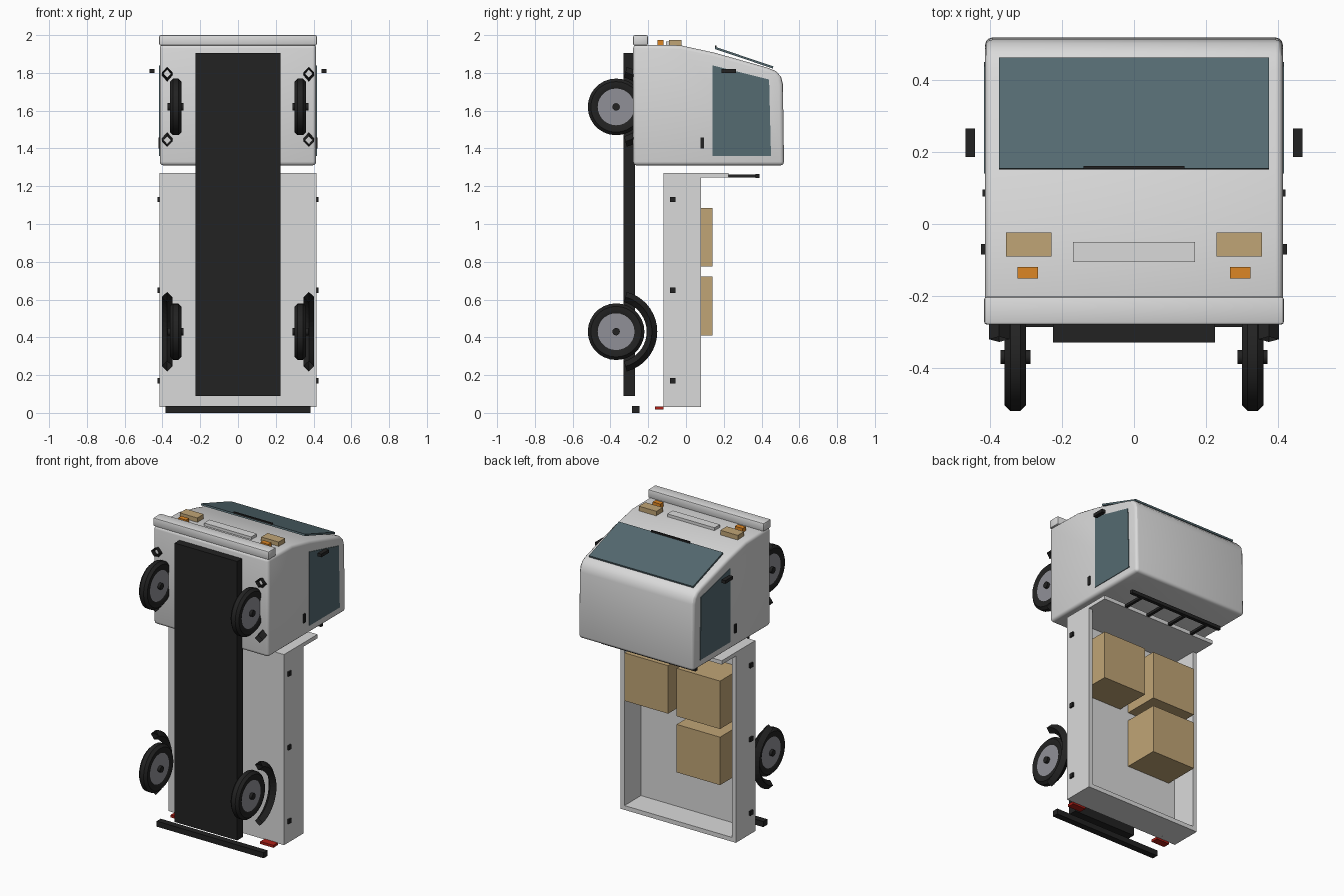
import bpy, bmesh, math

if "Cube" in bpy.data.objects:
    bpy.data.objects.remove(bpy.data.objects["Cube"])


def material(name, rgb):
    m = bpy.data.materials.new(name)
    m.diffuse_color = (*rgb, 1)
    m.use_nodes = True
    m.node_tree.nodes["Principled BSDF"].inputs["Base Color"].default_value = m.diffuse_color
    return m


BODY = material("light_grey_paint", (0.70, 0.70, 0.70))
BLACK = material("black_rubber", (0.016, 0.016, 0.016))
RIM = material("wheel_grey", (0.28, 0.28, 0.31))
GLASS = material("blue_grey_glass", (0.09, 0.145, 0.165))
TAN = material("tan", (0.53, 0.375, 0.18))
ORANGE = material("orange", (0.72, 0.24, 0.018))
RED = material("red", (0.42, 0.013, 0.008))


def finish(bm, name, mat, smooth=None):
    bmesh.ops.recalc_face_normals(bm, faces=bm.faces)
    me = bpy.data.meshes.new(name)
    bm.to_mesh(me)
    bm.free()
    ob = bpy.data.objects.new(name, me)
    bpy.context.collection.objects.link(ob)
    me.materials.append(mat)
    if smooth:
        bpy.ops.object.select_all(action='DESELECT')
        ob.select_set(True)
        bpy.context.view_layer.objects.active = ob
        bpy.ops.object.shade_smooth_by_angle(angle=math.radians(smooth))
    return ob


def bevel_sharp(bm, width, segments, limit=50):
    bmesh.ops.recalc_face_normals(bm, faces=bm.faces)
    edges = [e for e in bm.edges if e.calc_face_angle(0) > math.radians(limit)]
    bmesh.ops.bevel(bm, geom=edges, offset=width, segments=segments, profile=0.5,
                    affect='EDGES', clamp_overlap=False)


def box(name, mat, x, y, z, bevel=0):
    """Box from (min, max) ranges."""
    bm = bmesh.new()
    bmesh.ops.create_cube(bm, size=1)
    for v in bm.verts:
        v.co = [r[0] if c < 0 else r[1] for c, r in zip(v.co, (x, y, z))]
    if bevel:
        bevel_sharp(bm, bevel, 2)
    return finish(bm, name, mat, 35 if bevel else None)


def pair(name, mat, x, y, z):
    """Box on the right and its mirror on the left."""
    box(name + "_right", mat, x, y, z)
    box(name + "_left", mat, (-x[1], -x[0]), y, z)


def extrude_x(name, mat, profile, x0, x1, bevel=0):
    """Extrude a (y, z) outline between x0 and x1."""
    bm = bmesh.new()
    a, b = [[bm.verts.new((x, y, z)) for y, z in profile] for x in (x0, x1)]
    bm.faces.new(a)
    bm.faces.new(b)
    n = len(a)
    for i in range(n):
        j = (i + 1) % n
        bm.faces.new((a[i], a[j], b[j], b[i]))
    if bevel:
        bevel_sharp(bm, bevel, 3)
    return finish(bm, name, mat, 30 if bevel else None)


def lathe_x(name, mat, profile, centre, closed=False, n=28):
    """Spin an (x, radius) profile about an x-parallel axis."""
    bm = bmesh.new()
    cx, cy, cz = centre
    rings = []
    for px, r in profile:
        rings.append([bm.verts.new((cx + px, cy + r * math.cos(2 * math.pi * k / n),
                                    cz + r * math.sin(2 * math.pi * k / n)))
                      for k in range(n)])
    for i in range(len(rings) - (0 if closed else 1)):
        a, b = rings[i], rings[(i + 1) % len(rings)]
        for k in range(n):
            m = (k + 1) % n
            bm.faces.new((a[k], a[m], b[m], b[k]))
    if not closed:
        bm.faces.new(rings[0])
        bm.faces.new(rings[-1])
    return finish(bm, name, mat, 35)


def fender(name, cx, cy, cz, radius=0.19, t=0.028, n=18):
    """Open-ended diamond-section arc over a wheel."""
    bm = bmesh.new()
    rings = []
    for k in range(n + 1):
        a = math.radians(15 + 150 * k / n)
        section = ((t, 0), (0, t), (-t, 0), (0, -t))
        rings.append([bm.verts.new((cx + dx, cy + (radius + dr) * math.sin(a),
                                    cz + (radius + dr) * math.cos(a)))
                      for dx, dr in section])
    for a, b in zip(rings, rings[1:]):
        for i in range(4):
            j = (i + 1) % 4
            bm.faces.new((a[i], a[j], b[j], b[i]))
    return finish(bm, name, BLACK)


# Chassis
box("chassis", BLACK, (-0.225, 0.225), (-0.33, -0.27), (0.09, 1.905))

# Cab
extrude_x("cab", BODY, [(-0.28, 1.31), (-0.28, 1.95), (-0.03, 1.946), (0.15, 1.907),
                        (0.43, 1.828), (0.475, 1.81), (0.503, 1.78), (0.513, 1.74),
                        (0.519, 1.31)], -0.414, 0.414, 0.02)
box("front_bumper", BODY, (-0.417, 0.417), (-0.28, -0.202), (1.945, 2.0), 0.008)
box("grille", BODY, (-0.17, 0.17), (-0.106, -0.05), (1.93, 1.965))
extrude_x("windshield", GLASS, [(0.152, 1.927), (0.155, 1.938), (0.463, 1.834),
                                (0.460, 1.823)], -0.375, 0.375)
box("wiper", BLACK, (-0.14, 0.14), (0.153, 0.162), (1.935, 1.946))
for s, side in ((1, "right"), (-1, "left")):
    extrude_x("side_window_" + side, GLASS, [(0.14, 1.36), (0.14, 1.84), (0.44, 1.765),
                                             (0.45, 1.36)], s * 0.411, s * 0.418)
pair("door_handle", BLACK, (0.41, 0.421), (0.077, 0.096), (1.40, 1.457))
pair("mirror", BLACK, (0.442, 0.469), (0.187, 0.266), (1.80, 1.821))
pair("headlight", TAN, (0.23, 0.356), (-0.09, -0.024), (1.93, 1.975))
pair("indicator", ORANGE, (0.267, 0.324), (-0.152, -0.12), (1.93, 1.975))

# Cargo bed, open at +y
box("bed_floor", BODY, (-0.415, 0.415), (-0.12, -0.09), (0.03, 1.27))
pair("bed_side", BODY, (0.387, 0.415), (-0.12, 0.08), (0.03, 1.27))
box("tailgate", BODY, (-0.415, 0.415), (-0.12, 0.08), (0.03, 0.058))
box("headboard", BODY, (-0.415, 0.415), (-0.12, 0.225), (1.245, 1.27))
for i, z in enumerate((0.17, 0.65, 1.13)):
    pair(f"bed_latch_{i}", BLACK, (0.41, 0.426), (-0.085, -0.056), (z - 0.014, z + 0.014))

# Rack on the headboard
box("rack_bar", BLACK, (-0.34, 0.34), (0.368, 0.39), (1.243, 1.265))
for i, x in enumerate((-0.25, -0.083, 0.083, 0.25)):
    box(f"rack_post_{i}", BLACK, (x - 0.009, x + 0.009), (0.22, 0.375), (1.246, 1.263))

# Cargo boxes
for i, (x, z) in enumerate(((0.187, 0.93), (-0.187, 0.93), (-0.187, 0.565))):
    box(f"cargo_box_{i}", TAN, (x - 0.156, x + 0.156), (-0.09, 0.14), (z - 0.156, z + 0.156))

# Rear bumper and tail lights
box("rear_bumper", BLACK, (-0.385, 0.385), (-0.286, -0.245), (0.0, 0.036))
pair("tail_light", RED, (0.275, 0.37), (-0.165, -0.118), (0.018, 0.034))

# Wheels and fenders
TYRE = [(-0.023, 0.095), (-0.03, 0.112), (-0.03, 0.134), (-0.014, 0.15),
        (0.014, 0.15), (0.03, 0.134), (0.03, 0.112), (0.023, 0.095)]
for s, side in ((1, "right"), (-1, "left")):
    for z, end in ((1.62, "front"), (0.43, "rear")):
        c = (s * 0.33, -0.37, z)
        tag = f"{end}_{side}"
        lathe_x("tyre_" + tag, BLACK, TYRE, c, closed=True)
        lathe_x("rim_" + tag, RIM, [(-0.024, 0.1), (0.024, 0.1)], c)
        lathe_x("hub_" + tag, BLACK, [(-0.042, 0.02), (0.042, 0.02)], c, n=12)
        fender("fender_" + tag, s * 0.375, -0.37, z)
